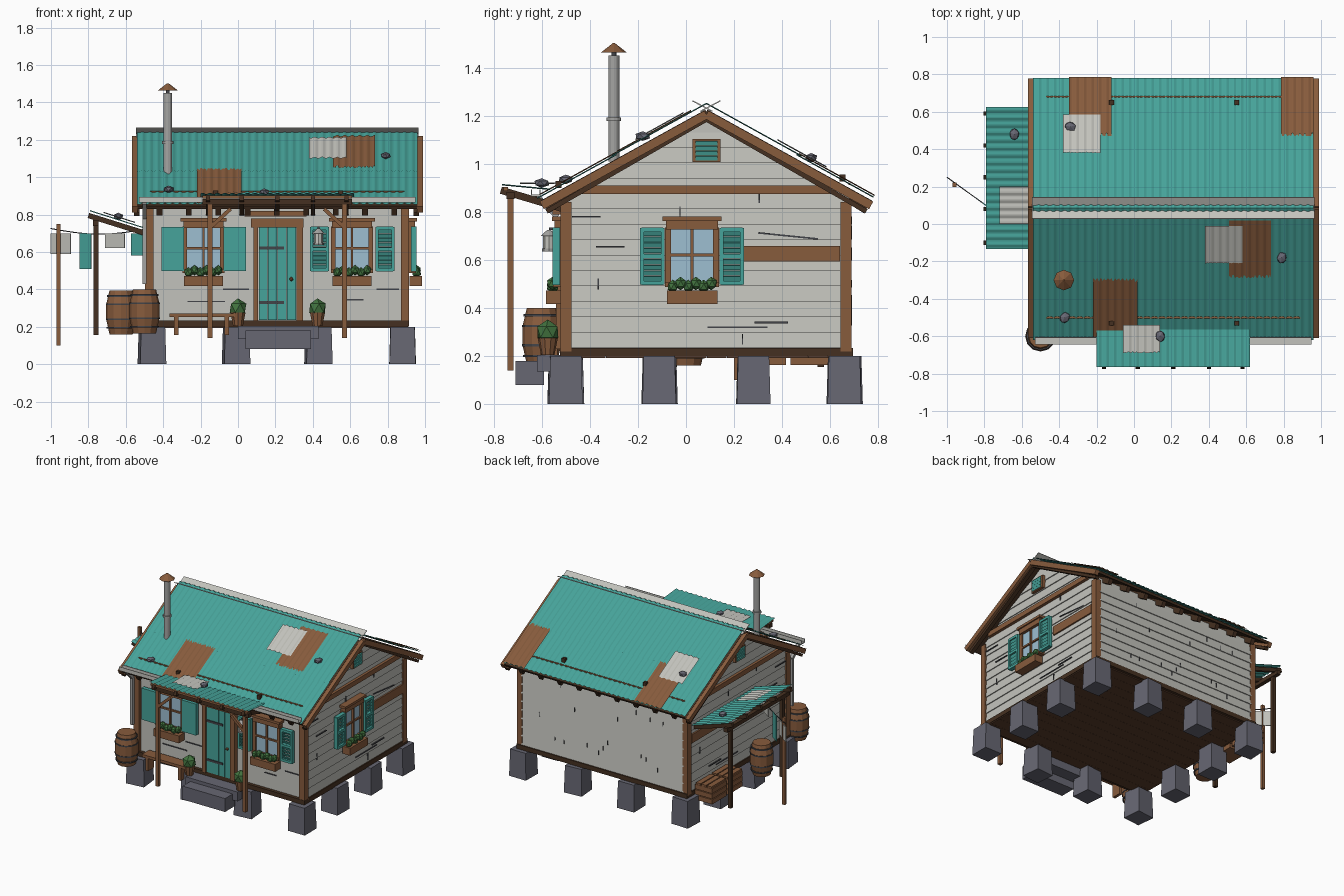
import bpy, bmesh, math, random
from mathutils import Matrix, Vector

if "Cube" in bpy.data.objects:
    bpy.data.objects.remove(bpy.data.objects["Cube"])

random.seed(4)
COL = {"teal": (.062, .37, .325), "wood": (.245, .106, .046), "dark wood": (.06, .03, .015),
       "floor brown": (.105, .048, .025), "whitewash": (.545, .545, .505), "stone": (.135, .135, .17),
       "glass": (.34, .52, .64), "leaf": (.055, .175, .05), "iron": (.055, .057, .065), "metal": (.37, .37, .36)}
MATS = {}
for n, c in COL.items():
    MATS[n] = bpy.data.materials.new(n)
    MATS[n].diffuse_color = (*c, 1)


class Part:
    """Collects primitives into one named object, placed by frame M."""
    def __init__(self, name, M=Matrix()):
        self.name, self.M, self.bm, self.mats = name, M, bmesh.new(), []

    def idx(self, mat):
        if mat not in self.mats:
            self.mats.append(mat)
        return self.mats.index(mat)

    def paint(self, verts, mat):
        for f in {f for v in verts for f in v.link_faces}:
            f.material_index = self.idx(mat)

    def box(self, c, s, mat, rot=Matrix()):
        m = Matrix.Translation(c) @ rot @ Matrix.Diagonal((*s, 1))
        self.paint(bmesh.ops.create_cube(self.bm, size=1, matrix=m)["verts"], mat)

    def cyl(self, c, r1, r2, h, mat, seg=12):
        self.paint(bmesh.ops.create_cone(self.bm, cap_ends=True, segments=seg, radius1=r1, radius2=r2,
                   depth=h, matrix=Matrix.Translation(c))["verts"], mat)

    def ball(self, c, s, mat):
        m = Matrix.Translation(c) @ Matrix.Rotation(random.random() * 6, 4, 'Z') @ Matrix.Diagonal((*s, 1))
        self.paint(bmesh.ops.create_icosphere(self.bm, subdivisions=1, radius=1, matrix=m)["verts"], mat)

    def beam(self, p, q, w, h, mat):
        p, q = Vector(p), Vector(q)
        d = (q - p).normalized()
        side = d.cross((0, 0, 1)) if abs(d.z) < .99 else Vector((0, 1, 0))
        side.normalize()
        rot = Matrix((d, side, side.cross(d))).transposed().to_4x4()
        self.box((p + q) / 2, ((q - p).length, w, h), mat, rot)

    def face(self, pts, mat):
        f = self.bm.faces.new([self.bm.verts.new(p) for p in pts])
        f.material_index = self.idx(mat)

    def sheet(self, a0, a1, P, Q, mat, lift=0, along_x=True, ragged=0):
        """Corrugated sheet from edge P to edge Q, each (offset, z)."""
        rows = []
        for i in range(round(a0 * 150), round(a1 * 150) + 1):
            w = .0035 * math.sin(i * math.tau / 6) + lift
            t = -ragged * random.random() if i % 3 else 0
            pts = [(P[0] + (P[0] - Q[0]) * t, P[1] + (P[1] - Q[1]) * t + w), (Q[0], Q[1] + w)]
            rows.append([self.bm.verts.new((i / 150, s, z) if along_x else (s, i / 150, z)) for s, z in pts])
        for r, k in zip(rows, rows[1:]):
            self.bm.faces.new((r[0], k[0], k[1], r[1])).material_index = self.idx(mat)

    def done(self):
        bmesh.ops.transform(self.bm, matrix=self.M, verts=self.bm.verts)
        me = bpy.data.meshes.new(self.name)
        self.bm.to_mesh(me)
        self.bm.free()
        for m in self.mats:
            me.materials.append(MATS[m])
        bpy.context.collection.objects.link(bpy.data.objects.new(self.name, me))


# Wall frames: local x along the wall, local -y outward
T, R = Matrix.Translation, Matrix.Rotation
FRONT = T((0, -.5, 0))
RIGHT = T((.9, .085, 0)) @ R(math.pi / 2, 4, 'Z')
LEFT = T((-.48, .085, 0)) @ R(-math.pi / 2, 4, 'Z')
BACK = T((.21, .68, 0)) @ R(math.pi, 4, 'Z')
roof_z = lambda y: 1.245 - .552 * abs(y - .085)

# House core
p = Part("wall_core")
prof = [(-.5, .21), (.68, .21), (.68, .86), (.085, 1.185), (-.5, .86)]
L, Rr = [[(x, y, z) for y, z in prof] for x in (-.48, .9)]
p.face(L[::-1], "whitewash")
p.face(Rr, "whitewash")
for i in range(5):
    j = (i + 1) % 5
    p.face((L[i], L[j], Rr[j], Rr[i]), "whitewash")
p.done()


# Overlapping siding boards
def siding(name, M, half, top):
    p, h = Part(name, M), .064
    for i in range(int((top - .235) / h)):
        z0 = .235 + i * h
        z1 = min(z0 + h, top)
        a, b = half(z0), half(z1)
        p.face([(-a, -.009, z0), (a, -.009, z0), (b, -.002, z1), (-b, -.002, z1)], "whitewash")
        p.face([(-a, 0, z0), (a, 0, z0), (a, -.009, z0), (-a, -.009, z0)], "whitewash")
    return p


gable = lambda z: .575 if z < .86 else max(.01, .575 * (1.185 - z) / .325)
p = Part("front_cracks", FRONT)
for x, z, l in ((-.17, .335, .2), (-.01, .40, .14), (.62, .345, .1), (.8, .40, .12)):
    p.box((x, -.002, z), (l, .006, .007), "iron")
p.done()
p = siding("back_siding", BACK, lambda z: .67, .87)
for _ in range(16):
    p.box((random.uniform(-.6, .6), -.006, random.uniform(.3, .8)), (.004, .008, .032), "iron")
p.done()
for tag, M, s in (("right", RIGHT, 1), ("left", LEFT, -1)):
    p = siding(tag + "_gable_siding", M, gable, 1.185)
    for u, z, l in ((.34, .70, .25), (.13, .32, .25), (-.5, .78, .12), (.27, .34, .14), (-.4, .655, .12)):
        p.box((s * u, -.008, z), (l, .008, .007), "iron", R(.1 * (z == .7), 4, 'Y'))
    for u, z in ((-.11, .8), (.22, .86), (.15, .27), (-.45, .5)):
        p.box((u, -.007, z), (.005, .008, .045), "iron")
    p.done()
    p = Part(tag + "_gable_boards", M)
    p.box((0, -.012, .892), (1.04, .026, .036), "wood")
    p.box((s * .355, -.008, .625), (.4, .016, .065), "wood")
    p.done()
    p = Part(tag + "_gable_vent", M)
    p.box((0, -.015, 1.055), (.115, .03, .095), "wood")
    for k in range(4):
        p.box((0, -.032, 1.023 + k * .021), (.09, .008, .017), "teal", R(.25, 4, 'X'))
    p.done()

# Corner posts, sills and floor
p = Part("corner_posts")
for x in (-.474, .893):
    for y in (-.5, .665):
        p.box((x, y, .53), (.044, .046, .62), "wood")
p.done()
p = Part("floor_and_sills")
p.box((.21, .085, .217), (1.41, 1.22, .033), "dark wood")
for k in range(14):
    p.box((.21, -.46 + k * .084, .197), (1.4, .083, .008), "floor brown")
p.done()

# Stone piers around the edge
p = Part("stone_piers")
for i, x in enumerate((-.46, -.01, .43, .88)):
    for j, y in enumerate((-.5, -.11, .28, .66)):
        if i in (0, 3) or j in (0, 3):
            m = T((x, y, .1)) @ R(random.uniform(-.12, .12), 4, 'Z')
            v = bmesh.ops.create_cube(p.bm, size=1, matrix=m @ Matrix.Diagonal((.14, .14, .2, 1)))["verts"]
            for w in v:
                if w.co.z > .1:
                    w.co.x, w.co.y = x + (w.co.x - x) * .92, y + (w.co.y - y) * .92
            p.paint(v, "stone")
p.done()
p = Part("front_steps")
p.box((.215, -.56, .17), (.43, .12, .07), "stone")
p.box((.215, -.65, .13), (.35, .12, .1), "stone")
p.done()

# Main roof: deck, rafter tails, barge boards, corrugated sheets and patches
p = Part("roof_deck")
b = Part("barge_boards")
for e, s in ((-.6, 1), (.77, -1)):
    p.beam((.21, e, roof_z(e) - .028), (.21, .085, 1.217), 1.5, .018, "dark wood")
    for k in range(9):
        x = -.42 + k * .157
        p.beam((x, e + .02 * s, roof_z(e) - .055), (x, e + .2 * s, roof_z(e + .2 * s) - .055), .03, .04, "dark wood")
    for x in (-.553, .973):
        b.beam((x, e, roof_z(e) - .04), (x, .085, 1.205), .03, .036, "wood")
        b.beam((x * .98, e + .02 * s, roof_z(e) - .065), (x * .98, .085, 1.185), .03, .02, "dark wood")
p.done()
b.done()


def on_roof(part, x0, x1, y0, y1, mat, lift, ragged=0):
    part.sheet(x0, x1, (y0, roof_z(y0)), (y1, roof_z(y1)), mat, lift, ragged=ragged)


p = Part("roof_sheets")
for e, m in ((-.62, -.29), (.78, .46)):
    on_roof(p, -.54, .962, e, m, "teal", 0)
    on_roof(p, -.54, .962, m - .02 * (1 if e < 0 else -1), .085, "teal", .006)
p.done()
p = Part("roof_patches")
for x0, x1, y0, y1, mat, lift in (
        (.51, .73, -.29, .02, "wood", .012), (.38, .58, -.21, -.01, "whitewash", .02),
        (-.22, .02, -.29, -.625, "wood", .010), (-.35, -.12, .47, .785, "wood", .010),
        (.79, .96, .47, .785, "wood", .010), (-.38, -.18, .38, .585, "whitewash", .018)):
    on_roof(p, x0, x1, y0, y1, mat, lift, .06 if mat == "wood" else .02)
p.done()

# Ridge flashing: two crossing strips
p = Part("ridge_cap")
for s in (-1, 1):
    p.beam((.21, .085 + s * .058, 1.262), (.21, .085 - s * .025, 1.218), 1.51, .005, "whitewash")
p.done()
p = Part("roof_rails")
for y in (-.5, .68):
    p.beam((-.47, y, roof_z(y) - .001), (.89, y, roof_z(y) - .001), .009, .009, "wood")
    for x in (-.12, .55):
        p.box((x, y - .03, roof_z(y - .03) + .008), (.025, .025, .03), "dark wood")
p.done()

# Gutter and downpipe
p = Part("gutter")
p.box((.21, -.625, .868), (1.48, .035, .008), "whitewash")
for y in (-.643, -.607):
    p.box((.21, y, .88), (1.48, .004, .028), "whitewash")
p.beam((-.5, -.62, .865), (-.5, -.535, .78), .022, .022, "metal")
p.beam((-.5, -.535, .78), (-.5, -.535, .43), .022, .022, "metal")
p.done()

# Stove pipe
p = Part("stove_pipe")
p.cyl((-.375, -.3, 1.23), .023, .023, .44, "metal")
p.cyl((-.375, -.3, 1.185), .03, .03, .014, "metal")
p.cyl((-.375, -.3, 1.455), .01, .01, .03, "iron")
p.cyl((-.375, -.3, 1.482), .055, .004, .04, "wood", 8)
p.done()

# Porch and side awnings
p = Part("porch_awning")
p.sheet(-.2, .62, (-.765, .913), (-.565, .894), "teal")
p.sheet(-.06, .14, (-.69, .907), (-.54, .908), "whitewash", .012, ragged=.06)
for x in (-.16, .02, .21, .4, .58):
    p.beam((x, -.77, .89), (x, -.5, .81), .022, .03, "dark wood")
p.box((.21, -.73, .868), (.8, .035, .03), "dark wood")
p.box((.21, -.75, .895), (.8, .02, .016), "wood")
for x, s in ((-.15, 1), (.57, -1)):
    p.box((x, -.73, .5), (.026, .026, .72), "wood")
    p.beam((x, -.73, .73), (x + s * .11, -.73, .83), .02, .02, "wood")
p.done()
p = Part("side_awning")
p.sheet(-.13, .63, (-.79, .82), (-.49, .725), "teal", along_x=False)
p.sheet(0, .2, (-.72, .798), (-.55, .744), "whitewash", .014, False)
for y in (-.1, .08, .25, .42, .59):
    p.beam((-.8, y, .795), (-.48, y, .695), .022, .028, "dark wood")
p.box((-.76, .25, .755), (.03, .74, .03), "dark wood")
for y in (-.05, .56):
    p.box((-.76, y, .455), (.026, .026, .6), "dark wood")
p.done()

# Weights holding the sheets down
p = Part("roof_stones")
for x, y, z in ((-.37, -.5, .935), (.79, -.18, 1.115), (.14, -.6, .92), (-.34, .52, 1.025), (-.64, .48, .79)):
    p.ball((x, y, z), (.034, .028, .02), "stone")
p.done()


# Windows with shutters and flower boxes
def window(name, M, u, louvred, sides):
    p = Part(name, M @ T((u, 0, 0)))
    p.box((0, -.016, .615), (.19, .02, .24), "glass")
    for x, w in ((-.1, .024), (0, .012), (.1, .024)):
        p.box((x, -.022, .615), (w, .034, .24), "wood")
    p.box((0, -.022, .62), (.2, .03, .012), "wood")
    p.box((0, -.025, .745), (.215, .045, .036), "wood")
    p.box((0, -.03, .772), (.245, .055, .018), "wood")
    p.box((0, -.028, .497), (.225, .05, .018), "wood")
    p.box((0, -.05, .445), (.21, .065, .055), "wood")
    for k in range(6):
        p.ball((-.08 + k * .032, -.055, .49 + .012 * (k % 2)), (.023, .026, .028), "leaf")
    p.done()
    q = Part(name + "_shutters", M @ T((u, 0, 0)))
    for x, lv in zip(sides, louvred):
        if lv:
            for d in (-.043, .043):
                q.box((x + d, -.04, .615), (.016, .03, .235), "teal")
            for z in (.504, .615, .726):
                q.box((x, -.04, z), (.09, .03, .018), "teal")
            for k in range(9):
                q.box((x, -.04, .522 + k * .0235), (.08, .006, .021), "teal", R(.4, 4, 'X'))
        else:
            q.box((x, -.04, .615), (.12, .03, .235), "teal")
    q.done()


window("front_left_window", FRONT, -.185, (0, 0), (-.165, .167))
window("front_right_window", FRONT, .61, (1, 1), (-.175, .175))
window("side_window", RIGHT, -.06, (1, 1), (-.165, .165))

# Front door
p = Part("front_door", FRONT)
for k in range(4):
    p.box((.135 + k * .05, -.018, .485), (.048, .02, .5), "teal")
for x, w in ((.095, .026), (.33, .036)):
    p.box((x, -.022, .49), (w, .036, .52), "wood")
p.box((.21, -.024, .755), (.28, .04, .05), "wood")
p.box((.2, -.03, .805), (.33, .05, .03), "wood")
for z in (.33, .62):
    p.box((.18, -.03, z), (.13, .008, .016), "iron")
p.ball((.285, -.035, .455), (.012, .012, .012), "wood")
p.done()
p = Part("lantern")
p.beam((.43, -.5, .73), (.43, -.57, .73), .01, .01, "iron")
p.cyl((.43, -.57, .675), .024, .024, .055, "whitewash", 8)
p.cyl((.43, -.57, .712), .034, .008, .025, "metal", 8)
p.cyl((.43, -.57, .642), .03, .03, .012, "metal", 8)
p.done()

# Barrels, pots, bench and crates
for i, (x, y, z) in enumerate(((-.5, -.6, .165), (-.625, 0, .16))):
    p = Part(f"barrel_{i + 1}")
    p.cyl((x, y, z + .04), .062, .08, .08, "wood")
    p.cyl((x, y, z + .12), .08, .08, .08, "wood")
    p.cyl((x, y, z + .197), .08, .062, .075, "wood")
    for h, r in ((.035, .077), (.08, .082), (.16, .082), (.205, .076)):
        p.cyl((x, y, z + h), r, r, .009, "iron")
    p.done()
for i, x in enumerate((.0, .425)):
    p = Part(f"potted_plant_{i + 1}")
    p.cyl((x, -.575, .24), .028, .042, .07, "wood", 10)
    p.ball((x, -.575, .3), (.05, .05, .052), "leaf")
    p.done()
p = Part("bench")
p.box((-.19, -.57, .262), (.35, .085, .02), "wood")
for x in (-.33, -.06):
    p.box((x, -.57, .205), (.022, .07, .1), "wood")
p.done()
p = Part("crates")
for y in (.33, .52):
    p.box((-.57, y, .225), (.12, .15, .11), "wood")
    for k in range(3):
        p.box((-.57, y, .18 + k * .04), (.14, .17, .034), "wood")
        p.box((-.615 + k * .045, y, .285), (.038, .17, .014), "wood")
p.done()

# Clothes line
p = Part("clothes_line")
p.box((-.96, .21, .425), (.022, .022, .65), "wood")
line = lambda x: (x, .25 - (x + 1) * .72, .725 - .03 * math.sin((x + 1) / .52 * math.pi))
for k in range(8):
    p.beam(line(-1 + k * .065), line(-1 + (k + 1) * .065), .005, .005, "iron")
for x0, x1, z0, mat in ((-1, -.895, .59, "whitewash"), (-.845, -.785, .51, "teal"),
                        (-.71, -.605, .62, "whitewash"), (-.57, -.5, .58, "teal")):
    a, c = line(x0), line(x1)
    p.beam((a[0], a[1], (z0 + .7) / 2), (c[0], c[1], (z0 + .7) / 2), .006, .7 - z0, mat)
p.done()

for m in bpy.data.materials:
    if m.users and not m.is_grease_pencil:
        m.use_nodes = True
        m.node_tree.nodes["Principled BSDF"].inputs["Base Color"].default_value = m.diffuse_color
